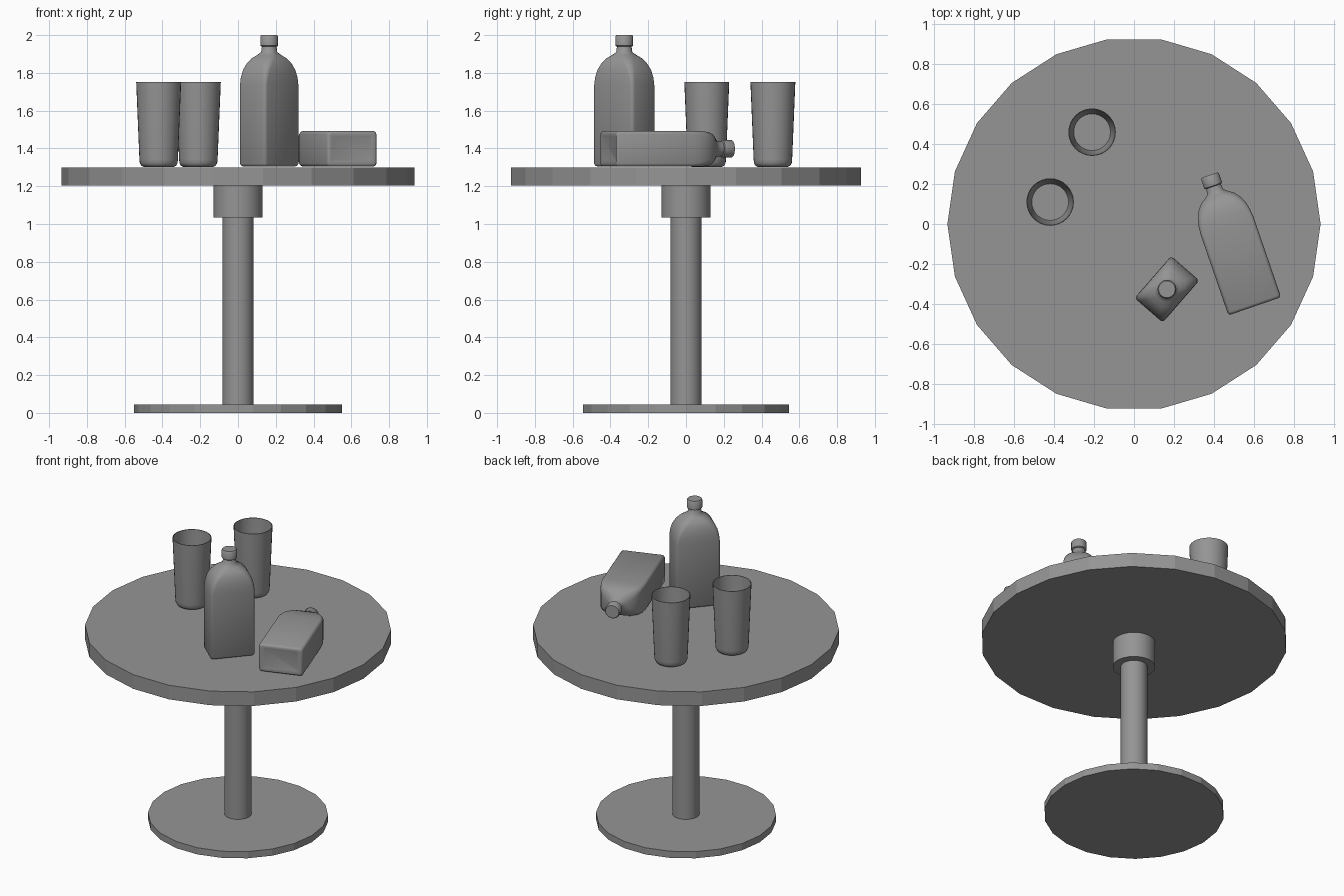
import bpy, bmesh
from math import cos, sin, pi, radians
from mathutils import Matrix

if "Cube" in bpy.data.objects:
    bpy.data.objects.remove(bpy.data.objects["Cube"], do_unlink=True)

GREY = (0.3, 0.3, 0.3, 1)
grey = bpy.data.materials.new("plain grey")
grey.use_nodes = True
grey.diffuse_color = GREY
grey.node_tree.nodes["Principled BSDF"].inputs["Base Color"].default_value = GREY

TOP = 1.3  # height of the table surface


def rounded_section(half_w, half_d, radius, steps=5):
    """Rounded rectangle outline; a circle when all three sizes match."""
    points = []
    for corner, (sx, sy) in enumerate([(1, 1), (-1, 1), (-1, -1), (1, -1)]):
        for i in range(steps):
            a = (corner + (i + 0.5) / steps) * pi / 2
            points.append((sx * (half_w - radius) + radius * cos(a),
                           sy * (half_d - radius) + radius * sin(a)))
    return points


def circle_section(radius, sides):
    return [(radius * cos(2 * pi * i / sides), radius * sin(2 * pi * i / sides))
            for i in range(sides)]


def loft(name, levels, matrix=Matrix(), smooth=30):
    """Skin a stack of (height, outline) levels and cap both ends."""
    bm = bmesh.new()
    rings = [[bm.verts.new((x, y, z)) for x, y in outline] for z, outline in levels]
    for low, high in zip(rings, rings[1:]):
        for i in range(len(low)):
            j = (i + 1) % len(low)
            bm.faces.new((low[i], low[j], high[j], high[i]))
    bm.faces.new(rings[0][::-1])
    bm.faces.new(rings[-1])
    mesh = bpy.data.meshes.new(name)
    bm.to_mesh(mesh)
    bm.free()
    mesh.materials.append(grey)
    obj = bpy.data.objects.new(name, mesh)
    obj.matrix_world = matrix
    bpy.context.collection.objects.link(obj)
    if smooth:
        bpy.ops.object.select_all(action="DESELECT")
        obj.select_set(True)
        bpy.context.view_layer.objects.active = obj
        bpy.ops.object.shade_smooth_by_angle(angle=radians(smooth))
    return obj


def disc(name, radius, bottom, top, sides, smooth=30):
    outline = circle_section(radius, sides)
    return loft(name, [(bottom, outline), (top, outline)], smooth=smooth)


# Table
disc("table_base", 0.55, 0, 0.045, 22, smooth=0)
disc("table_pole", 0.082, 0.045, 1.04, 32)
disc("table_collar", 0.13, 1.035, 1.205, 32)
disc("table_top", 0.935, 1.205, TOP, 22, smooth=0)


# Tumblers: up the outside, over the thin rim, down the inside
def tumbler(name, x, y):
    profile = [(0, 0.08), (0.006, 0.092), (0.02, 0.1), (0.04, 0.102), (0.45, 0.119),
               (0.45, 0.115), (0.04, 0.098), (0.015, 0.092)]
    loft(name, [(z, circle_section(r, 32)) for z, r in profile],
         Matrix.Translation((x, y, TOP + 0.003)), smooth=40)


tumbler("front_tumbler", -0.42, 0.11)
tumbler("back_tumbler", -0.21, 0.46)


# Flat-sided bottles with arched shoulders and a round cap
def bottle(name, matrix):
    body = [(0.006, 0.11, 0.064, 0.015), (0, 0.127, 0.081, 0.015),
            (0.004, 0.135, 0.089, 0.018), (0.014, 0.14, 0.094, 0.02),
            (0.43, 0.14, 0.094, 0.02), (0.47, 0.136, 0.094, 0.024),
            (0.51, 0.127, 0.092, 0.034), (0.545, 0.11, 0.086, 0.045),
            (0.572, 0.088, 0.075, 0.052), (0.59, 0.062, 0.057, 0.05),
            (0.605, 0.043, 0.043, 0.043), (0.64, 0.038, 0.038, 0.038)]
    loft(name + "_body", [(z, rounded_section(w, d, r)) for z, w, d, r in body],
         matrix, smooth=50)
    cap = [(0.635, 0.042), (0.639, 0.047), (0.689, 0.047), (0.695, 0.042)]
    loft(name + "_cap", [(z, circle_section(r, 24)) for z, r in cap], matrix, smooth=50)


bottle("standing_bottle", Matrix.Translation((0.165, -0.327, TOP + 0.005))
       @ Matrix.Rotation(radians(49), 4, "Z"))
bottle("lying_bottle", Matrix.Translation((0.605, -0.412, TOP + 0.098))
       @ Matrix.Rotation(radians(19), 4, "Z") @ Matrix.Rotation(radians(-90), 4, "X"))
